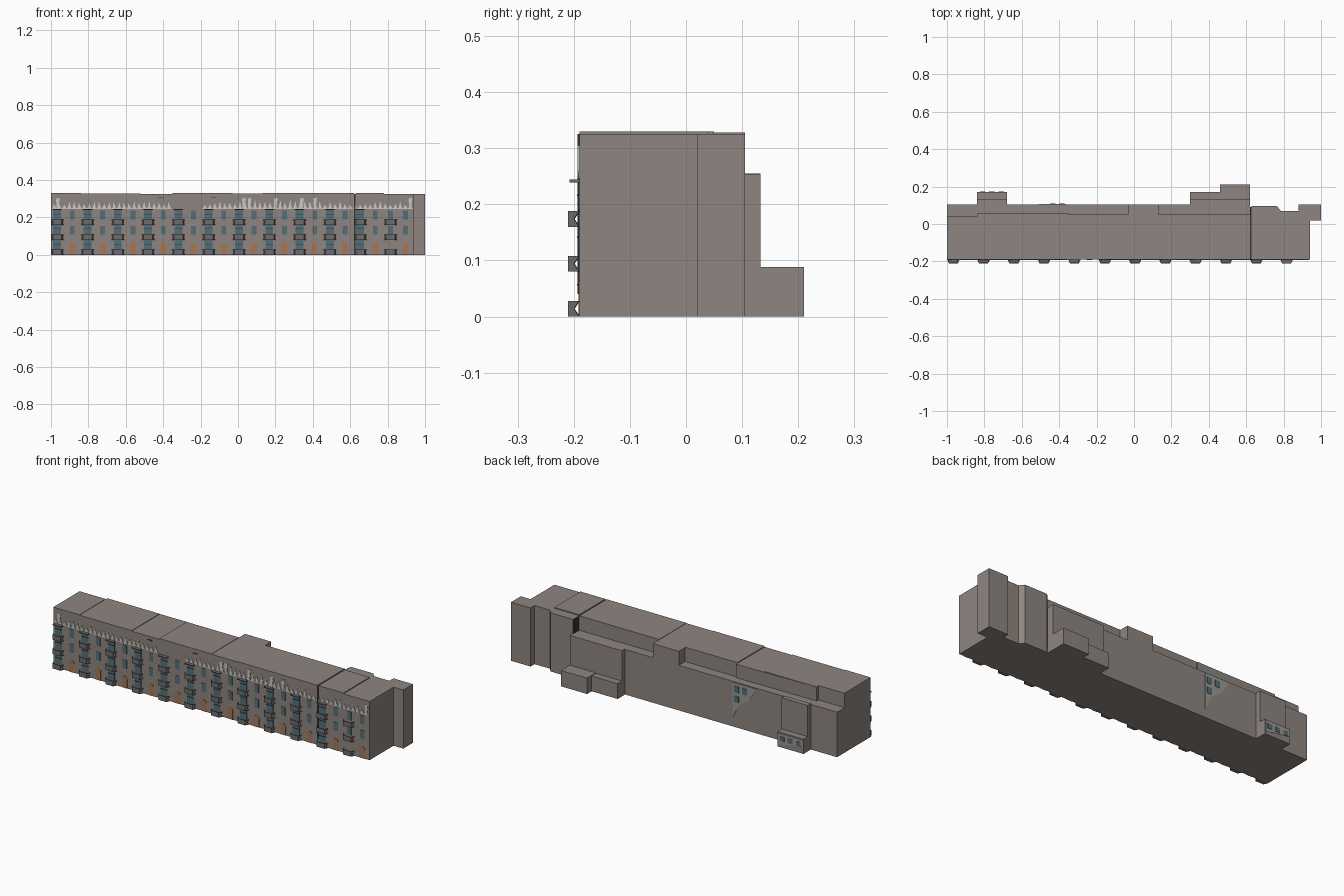
import bpy, bmesh, math, random

if "Cube" in bpy.data.objects:
    bpy.data.objects.remove(bpy.data.objects["Cube"])
random.seed(4)

FRONT = -0.19


def material(name, rgb):
    m = bpy.data.materials.new(name)
    m.diffuse_color = (*rgb, 1)
    m.use_nodes = True
    m.node_tree.nodes["Principled BSDF"].inputs["Base Color"].default_value = m.diffuse_color
    return m


WALL = material("taupe_wall", (0.27, 0.235, 0.215))
GLASS = material("blue_glass", (0.09, 0.155, 0.19))
DOOR = material("orange_door", (0.40, 0.18, 0.085))
TRIM = material("pale_trim", (0.60, 0.59, 0.54))
BALC = material("balcony_grey", (0.16, 0.145, 0.135))
DARK = material("dark_joint", (0.04, 0.037, 0.035))
PANEL = material("grey_panel", (0.33, 0.32, 0.30))


def finish(bm, name, mat):
    me = bpy.data.meshes.new(name)
    bm.to_mesh(me)
    bm.free()
    me.materials.append(mat)
    ob = bpy.data.objects.new(name, me)
    bpy.context.collection.objects.link(ob)
    return ob


def add_box(bm, x0, x1, y0, y1, z0, z1):
    r = bmesh.ops.create_cube(bm, size=1)
    for v in r["verts"]:
        v.co = (x0 if v.co.x < 0 else x1,
                y0 if v.co.y < 0 else y1,
                z0 if v.co.z < 0 else z1)


def boxes(name, mat, items):
    bm = bmesh.new()
    for b in items:
        add_box(bm, *b)
    return finish(bm, name, mat)


def add_plate(bm, pts, y, t):
    """Thin plate: an x-z outline extruded along y."""
    vs = [bm.verts.new((x, y, z)) for x, z in pts]
    f = bm.faces.new(vs)
    r = bmesh.ops.extrude_face_region(bm, geom=[f])
    for v in r["geom"]:
        if isinstance(v, bmesh.types.BMVert):
            v.co.y += t
    bmesh.ops.recalc_face_normals(bm, faces=bm.faces)


def prism(name, mat, outline, z0, z1):
    """Vertical block from an x-y footprint."""
    bm = bmesh.new()
    f = bm.faces.new([bm.verts.new((x, y, z0)) for x, y in outline])
    r = bmesh.ops.extrude_face_region(bm, geom=[f])
    for v in r["geom"]:
        if isinstance(v, bmesh.types.BMVert):
            v.co.z = z1
    bmesh.ops.recalc_face_normals(bm, faces=bm.faces)
    return finish(bm, name, mat)


# Long block: footprint up to the ledge, then the set-back top storey
prism("lower_block", WALL, [(-1, FRONT), (0.62, FRONT), (0.62, 0.105), (-1, 0.105)], 0, 0.25)
prism("top_storey", WALL, [
    (-1, FRONT), (0.62, FRONT), (0.62, 0.05), (0.13, 0.05), (0.13, 0.105),
    (-0.03, 0.105), (-0.03, 0.05), (-0.35, 0.05), (-0.35, 0.06),
    (-0.84, 0.055), (-0.84, 0.04), (-1, 0.04)], 0.25, 0.325)
boxes("roof_caps", WALL, [
    (-1, -0.84, FRONT, 0.04, 0.325, 0.33), (-0.84, -0.52, FRONT, 0.055, 0.325, 0.328),
    (-0.35, -0.03, FRONT, 0.05, 0.325, 0.33), (-0.03, 0.13, FRONT, 0.105, 0.325, 0.328),
    (0.13, 0.62, FRONT, 0.05, 0.325, 0.33)])

# End block with stepped rear and corner tower
prism("end_block", WALL, [
    (0.627, FRONT), (0.94, FRONT), (0.94, 0.02), (1, 0.02), (1, 0.105), (0.88, 0.105),
    (0.88, 0.07), (0.785, 0.07), (0.765, 0.095), (0.627, 0.095)], 0, 0.325)
boxes("end_roof_cap", WALL, [(0.627, 0.78, FRONT, 0.04, 0.325, 0.33)])
boxes("expansion_joint", DARK, [(0.62, 0.627, FRONT + 0.003, 0.09, 0.03, 0.323),
                                (0.62, 0.627, FRONT - 0.003, FRONT + 0.003, 0.04, 0.325)])
boxes("joint_base", WALL, [(0.62, 0.627, FRONT, 0.09, 0, 0.03)])

# Rear projections
boxes("rear_wings", WALL, [
    (0.30, 0.62, 0.105, 0.133, 0, 0.253), (-0.84, -0.68, 0.105, 0.133, 0, 0.255)])
boxes("rear_annexes", WALL, [
    (0.30, 0.46, 0.133, 0.17, 0, 0.085), (0.46, 0.62, 0.133, 0.21, 0, 0.088),
    (-0.84, -0.68, 0.133, 0.17, 0, 0.082)])

# Rear panels with windows
bm = bmesh.new()
add_plate(bm, [(-0.36, 0.245), (-0.51, 0.245), (-0.46, 0.17), (-0.40, 0.13), (-0.36, 0.05)], 0.104, 0.003)
add_plate(bm, [(-0.685, 0.075), (-0.835, 0.075), (-0.835, 0.04), (-0.685, 0.015)], 0.169, 0.003)
finish(bm, "rear_panels", PANEL)
rear = [(x - 0.014, x + 0.014, 0.105, 0.109, z, z + 0.035)
        for x, z in ((-0.385, 0.195), (-0.435, 0.195), (-0.385, 0.14))]
rear += [(x - 0.014, x + 0.014, 0.17, 0.174, 0.036, 0.062) for x in (-0.71, -0.76, -0.81)]
boxes("rear_windows", GLASS, rear)

# Front stair glazing, windows and doors
cols = [-0.967 + 0.162 * i for i in range(12)]
strips, windows, doors, heads = [], [], [], []
for i, c in enumerate(cols):
    if i < 11:
        a, b = c - 0.021, c + 0.021
        strips.append((a, b, FRONT - 0.002, FRONT + 0.002, 0.0, 0.24))
        heads.append((a - 0.005, b + 0.005, FRONT - 0.018, FRONT, 0.239, 0.244))
    w = c + 0.081
    for z in (0.19, 0.108):
        windows.append((w - 0.013, w + 0.013, FRONT - 0.002, FRONT + 0.002, z, z + 0.047))
        if i == 11:
            windows.append((c - 0.013, c + 0.013, FRONT - 0.002, FRONT + 0.002, z, z + 0.047))
    doors.append(w)
boxes("stair_glazing", GLASS, strips)
boxes("front_windows", GLASS, windows)
boxes("window_canopies", BALC, heads)
boxes("glazing_bars", DARK, [(s[0], s[1], FRONT - 0.004, FRONT, z, z + 0.003)
                             for s in strips for z in (0.055, 0.14, 0.215)])
bm = bmesh.new()
for w in doors:
    arch = [(w + 0.016 * math.cos(math.pi * k / 6), 0.05 + 0.014 * math.sin(math.pi * k / 6))
            for k in range(7)]
    add_plate(bm, [(w + 0.016, 0)] + arch + [(w - 0.016, 0)], FRONT - 0.002, 0.004)
finish(bm, "front_doors", DOOR)

# Tapered balconies with notched sides
bm = bmesh.new()
for c in cols:
    for z in (0.0, 0.08, 0.16):
        h, yo, ym = 0.028, -0.21, -0.199
        base = [(c - 0.033, FRONT, z), (c + 0.033, FRONT, z), (c + 0.023, yo, z), (c - 0.023, yo, z)]
        faces = [base, [(c - 0.023, yo, z), (c + 0.023, yo, z),
                        (c + 0.023, yo, z + h), (c - 0.023, yo, z + h)]]
        for s in (-1, 1):
            faces.append([(c + s * 0.033, FRONT, z), (c + s * 0.023, yo, z),
                          (c + s * 0.023, yo, z + h), (c + s * 0.033, FRONT, z + h),
                          (c + s * 0.028, ym, z + h / 2)])
        for f in faces:
            bm.faces.new([bm.verts.new(p) for p in f])
ob = finish(bm, "balconies", BALC)
mod = ob.modifiers.new("thickness", "SOLIDIFY")
mod.thickness = 0.0015

# Jagged pale frieze under the parapet
bm = bmesh.new()
for x0, x1 in ((-0.995, -0.355), (-0.19, 0.935)):
    n = round((x1 - x0) / 0.027)
    d = (x1 - x0) / n
    for k in range(n):
        x = x0 + k * d
        tall = -0.02 < x < 0.45
        h = random.uniform(0.022, 0.042) + (0.012 if tall else 0)
        add_plate(bm, [(x, 0.246), (x + d, 0.246), (x + d * 0.75, 0.256),
                       (x + d * random.uniform(0.35, 0.6), 0.246 + h), (x + d * 0.2, 0.255)],
                  FRONT - 0.002, 0.004)
for x in (-0.965, 0.03, 0.06, 0.2, 0.34, 0.41, 0.92):
    add_plate(bm, [(x - 0.005, 0.25), (x + 0.005, 0.25), (x + 0.012, 0.305), (x - 0.008, 0.3)],
              FRONT - 0.003, 0.004)
finish(bm, "frieze", TRIM)

# Small vents in the parapet
boxes("parapet_vents", DARK, [(x - 0.015, x + 0.015, FRONT - 0.002, FRONT + 0.002, 0.303, 0.308)
                              for x in (-0.41, -0.13)])
